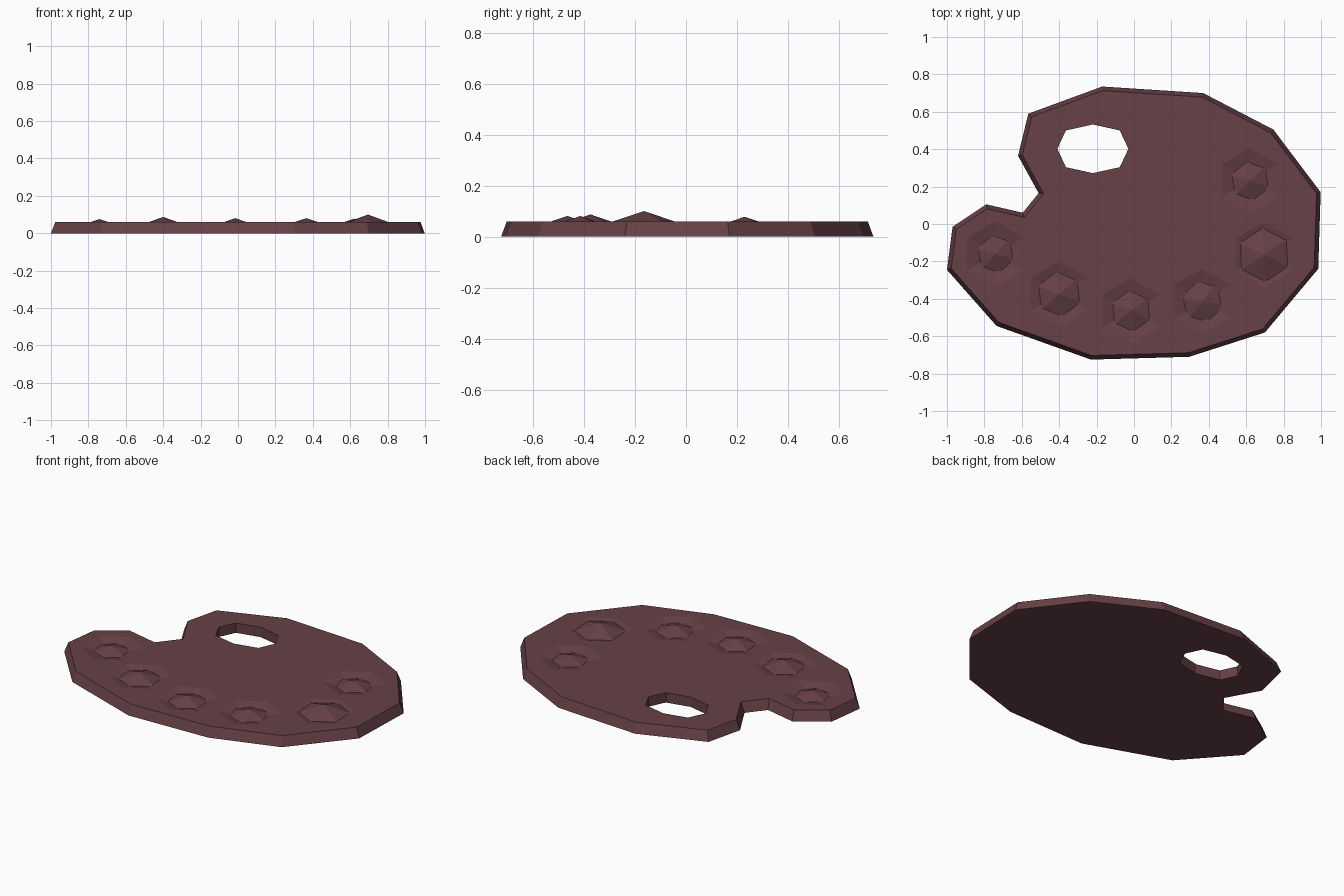
import bpy, bmesh
from math import cos, sin, pi
from mathutils import Vector

cube = bpy.data.objects.get("Cube")
if cube:
    bpy.data.objects.remove(cube, do_unlink=True)

wood = bpy.data.materials.new("dark_reddish_brown")
wood.use_nodes = True
wood.diffuse_color = (0.135, 0.053, 0.063, 1)
wood.node_tree.nodes["Principled BSDF"].inputs["Base Color"].default_value = wood.diffuse_color

THICK = 0.06
BEVEL = 0.022


def loft(bm, rings):
    """Skin a stack of rings (lists of points) and cap both ends."""
    rows = [[bm.verts.new(p) for p in ring] for ring in rings]
    for low, high in zip(rows, rows[1:]):
        for i in range(len(low)):
            j = (i + 1) % len(low)
            bm.faces.new((low[i], low[j], high[j], high[i]))
    bm.faces.new(rows[0])
    bm.faces.new(rows[-1])


def pyramid(bm, x, y, z, r, tip, turn=0.0):
    """Six-sided pyramid with its base ring at z and its point at tip."""
    ring = [bm.verts.new((x + r * cos(pi / 2 + turn + k * pi / 3),
                          y + r * sin(pi / 2 + turn + k * pi / 3), z)) for k in range(6)]
    top = bm.verts.new((x, y, tip))
    for k in range(6):
        bm.faces.new((ring[k], ring[(k + 1) % 6], top))
    bm.faces.new(ring)


def finish(bm, name):
    bmesh.ops.recalc_face_normals(bm, faces=bm.faces)
    mesh = bpy.data.meshes.new(name)
    bm.to_mesh(mesh)
    bm.free()
    mesh.materials.append(wood)
    obj = bpy.data.objects.new(name, mesh)
    bpy.context.collection.objects.link(obj)
    return obj


# Board outline, clockwise from the back, with the notch on the right side
outline = [Vector(p) for p in (
    (-.17, .735), (.37, .70), (.745, .505), (.998, .17), (.985, -.24), (.70, -.58),
    (.295, -.71), (-.23, -.725), (-.735, -.545), (-1, -.245), (-.97, -.015),
    (-.79, .105), (-.595, .06), (-.51, .165), (-.62, .365), (-.565, .59))]


def inset(points, amount):
    result = []
    for i, p in enumerate(points):
        a = (p - points[i - 1]).normalized()
        b = (points[(i + 1) % len(points)] - p).normalized()
        na, nb = Vector((a.y, -a.x)), Vector((b.y, -b.x))
        result.append(p + (na + nb) * amount / (1 + na.dot(nb)))
    return result


bm = bmesh.new()
loft(bm, [[(p.x, p.y, 0) for p in outline],
          [(p.x, p.y, THICK) for p in inset(outline, BEVEL)]])
board = finish(bm, "palette_board")

# Paint wells: x, y, height of the paint dab, turn of the dab
wells = [(-.74, -.16, .076, .3), (-.40, -.375, .087, .2), (-.015, -.465, .081, .15),
         (.365, -.415, .081, .4), (.695, -.165, .10, .08), (.62, .23, .078, .25)]

# Cutter for the thumb hole and the sunken wells
bm = bmesh.new()
hole = []
for k in range(8):
    s = 1.07 if k % 2 else 1.0
    hole.append((-.22 + .19 * s * cos(k * pi / 4), .402 + .13 * s * sin(k * pi / 4)))
loft(bm, [[(x, y, z) for x, y in hole] for z in (-.05, .12)])
for x, y, peak, turn in wells:
    pyramid(bm, x, y, THICK + .002, .184, .02)
cutter = finish(bm, "hole_cutter")
cutter.hide_render = True

cut = board.modifiers.new("cut", 'BOOLEAN')
cut.operation = 'DIFFERENCE'
cut.solver = 'EXACT'
cut.object = cutter
bpy.context.view_layer.objects.active = board
bpy.ops.object.modifier_apply(modifier="cut")
bpy.data.objects.remove(cutter, do_unlink=True)

# Paint dabs rising from the wells
for i, (x, y, peak, turn) in enumerate(wells):
    bm = bmesh.new()
    pyramid(bm, x, y, .03, (peak - .03) * 3, peak, turn)
    finish(bm, f"paint_dab_{i + 1}")
